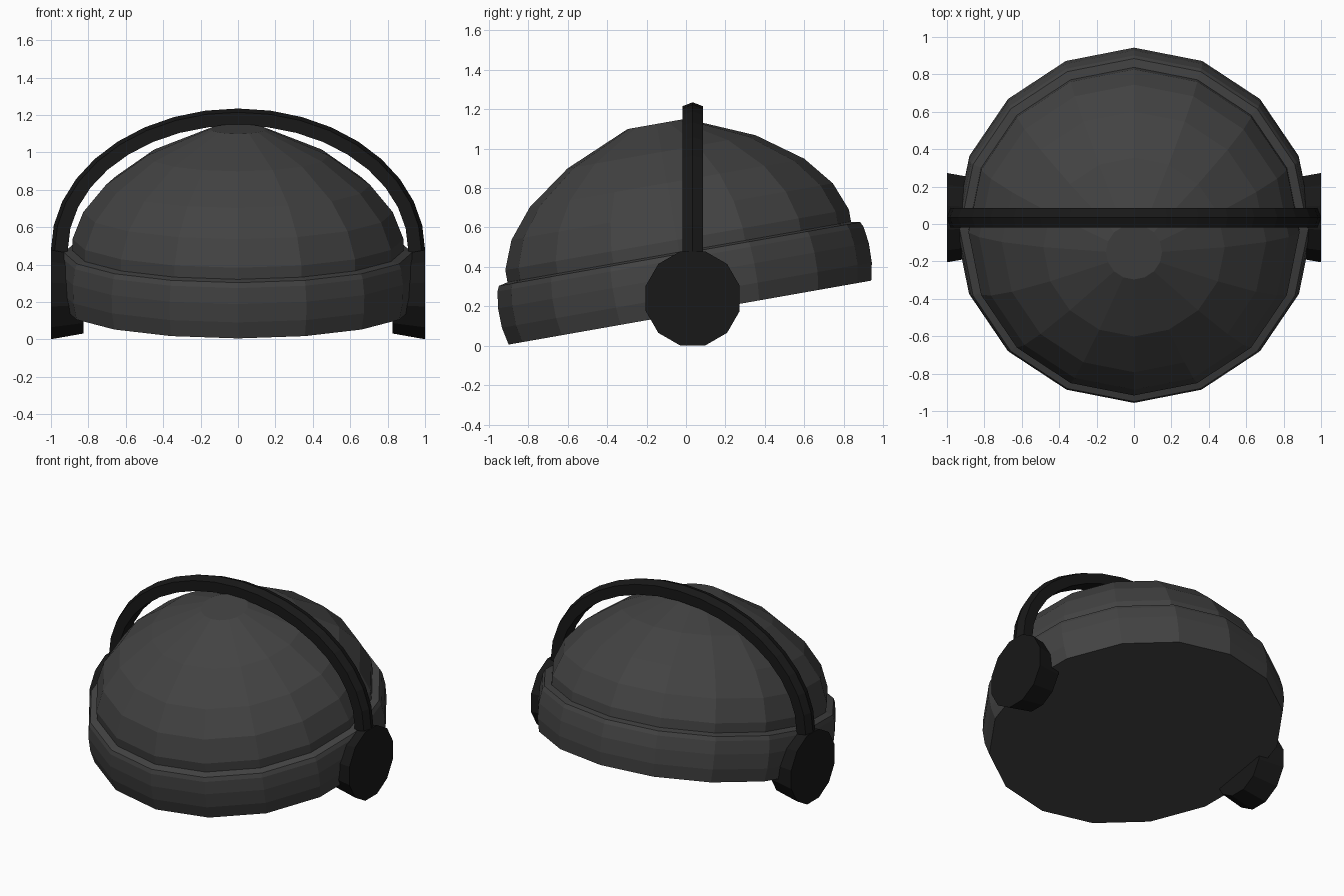
import bpy
import math
from mathutils import Matrix, Vector

if "Cube" in bpy.data.objects:
    bpy.data.objects.remove(bpy.data.objects["Cube"])

CUP_Y = 0.034


def material(name, shade):
    mat = bpy.data.materials.new(name)
    mat.diffuse_color = (shade, shade, shade, 1)
    mat.use_nodes = True
    mat.node_tree.nodes["Principled BSDF"].inputs["Base Color"].default_value = mat.diffuse_color
    return mat


def make_object(name, verts, faces, mat):
    mesh = bpy.data.meshes.new(name)
    mesh.from_pydata(verts, [], faces)
    mesh.materials.append(mat)
    obj = bpy.data.objects.new(name, mesh)
    bpy.context.collection.objects.link(obj)
    # consistent outward normals
    import bmesh
    bm = bmesh.new()
    bm.from_mesh(mesh)
    bmesh.ops.recalc_face_normals(bm, faces=bm.faces)
    bm.to_mesh(mesh)
    bm.free()
    return obj


def loft(name, rings, mat, cap_start=True, cap_end=True):
    """Skin a list of equal-sized closed rings of points."""
    n = len(rings[0])
    verts = [p for ring in rings for p in ring]
    faces = [(k * n + i, k * n + (i + 1) % n, (k + 1) * n + (i + 1) % n, (k + 1) * n + i)
             for k in range(len(rings) - 1) for i in range(n)]
    if cap_start:
        faces.append(tuple(reversed(range(n))))
    if cap_end:
        faces.append(tuple(range(len(verts) - n, len(verts))))
    return make_object(name, verts, faces, mat)


def circle(radius, h, sides, offset=0.0):
    return [Vector((radius * math.cos(a), radius * math.sin(a), h))
            for a in (2 * math.pi * (i + offset) / sides for i in range(sides))]


knit = material("dark_grey_knit", 0.055)
black = material("black_plastic", 0.009)

# Hat: folded cuff and dome, tipped up ten degrees at the back
tilt = Matrix.Translation((0, 0.02, 0.168)) @ Matrix.Rotation(math.radians(10), 4, 'X')
cuff_profile = [(0.934, 0), (0.953, 0.09), (0.955, 0.19), (0.943, 0.275),
                (0.931, 0.302), (0.885, 0.312)]
dome_profile = [(0.885, 0.312), (0.885, 0.375), (0.828, 0.52), (0.707, 0.668),
                (0.485, 0.828), (0.15, 0.972)]
cuff = loft("hat_cuff", [circle(r, h, 16) for r, h in cuff_profile], knit, cap_end=False)
dome = loft("hat_dome", [circle(r, h, 16) for r, h in dome_profile], knit, cap_start=False)
for part in (cuff, dome):
    part.data.transform(tilt)

# Ear cups: tapered twelve-sided discs, wider on the outside
for side, label in ((1, "right"), (-1, "left")):
    place = Matrix.Translation((0, CUP_Y, 0.24)) @ Matrix.Rotation(side * math.pi / 2, 4, 'Y')
    rings = [[place @ p for p in circle(r, h, 12, 0.5)] for r, h in ((0.215, 0.825), (0.247, 1.0))]
    loft(label + "_ear_cup", rings, black)

# Headband: ridged bar swept over an elliptical arch, with straight legs into the cups
section = [(-0.052, 0.09), (0.052, 0.09), (0.052, 0.02), (0, 0), (-0.052, 0.02)]


def arch_ring(t, drop=0.0):
    return [Vector(((1.0 - d) * math.cos(t), CUP_Y + y, 0.48 + (0.755 - d) * math.sin(t) - drop))
            for y, d in section]


arch = [arch_ring(math.pi * i / 18) for i in range(19)]
loft("headband", [arch_ring(0, 0.1)] + arch + [arch_ring(math.pi, 0.1)], black)
